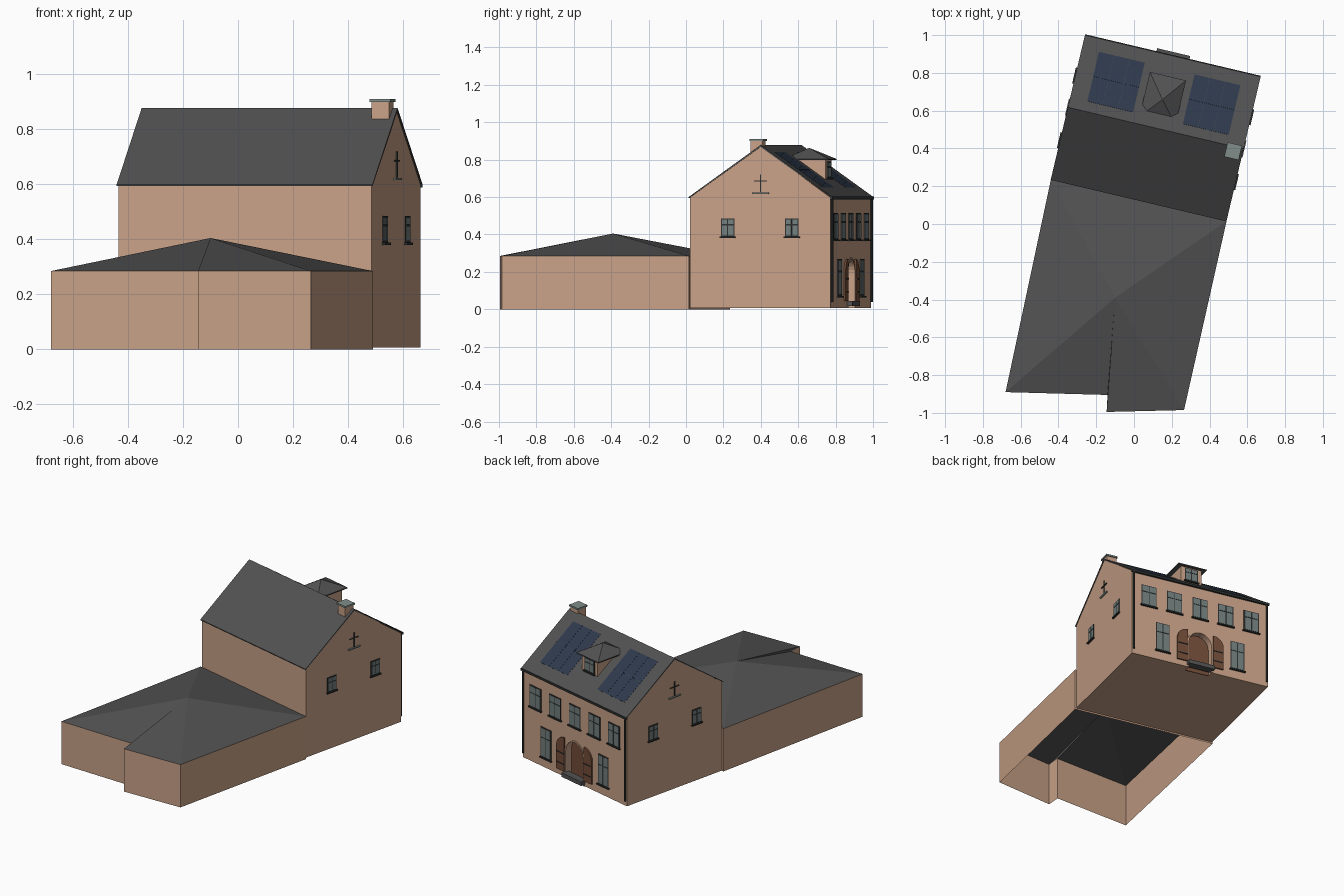
import bpy, bmesh, math
from mathutils import Matrix, Vector

if "Cube" in bpy.data.objects:
    bpy.data.objects.remove(bpy.data.objects["Cube"])


def mat(name, rgb):
    m = bpy.data.materials.new(name)
    m.diffuse_color = (*rgb, 1)
    m.use_nodes = True
    m.node_tree.nodes["Principled BSDF"].inputs["Base Color"].default_value = m.diffuse_color
    return m


BRICK = mat("tan_brick", (0.58, 0.36, 0.245))
ROOF = mat("grey_slate", (0.085, 0.085, 0.085))
DARK = mat("dark_frame", (0.03, 0.032, 0.032))
GLASS = mat("grey_glass", (0.17, 0.215, 0.21))
SOLAR = mat("solar_blue", (0.028, 0.042, 0.075))
WOOD = mat("brown_wood", (0.17, 0.075, 0.04))
STONE = mat("pale_stone", (0.22, 0.27, 0.25))

# The house has its own frame: u along the ridge, v towards the entrance
HOUSE = Matrix.Translation((0.115, 0.508, 0)) @ Matrix.Rotation(math.radians(-13.3), 4, 'Z')


def make(name, verts, faces, material, M=HOUSE, fix=True):
    me = bpy.data.meshes.new(name)
    me.from_pydata([M @ Vector(v) for v in verts], [], faces)
    if fix:
        bm = bmesh.new()
        bm.from_mesh(me)
        bmesh.ops.recalc_face_normals(bm, faces=bm.faces)
        bm.to_mesh(me)
        bm.free()
    me.materials.append(material)
    ob = bpy.data.objects.new(name, me)
    bpy.context.collection.objects.link(ob)
    return ob


def prism(name, outline, lo, hi, material, M=HOUSE):
    """Outline in the first two axes, extruded along the third."""
    n = len(outline)
    verts = [(a, b, c) for c in (lo, hi) for a, b in outline]
    faces = [tuple(range(n)), tuple(range(n, 2 * n))]
    faces += [(i, (i + 1) % n, n + (i + 1) % n, n + i) for i in range(n)]
    return make(name, verts, faces, material, M)


def box(name, x, y, z, material, M=HOUSE):
    return prism(name, [(x[0], y[0]), (x[1], y[0]), (x[1], y[1]), (x[0], y[1])], *z, material, M)


def basis(a, b, c, origin):
    return HOUSE @ Matrix.Translation(origin) @ Matrix((a, b, c)).transposed().to_4x4()


# Wall frames: across, up, outwards
FRONT = basis((-1, 0, 0), (0, 0, 1), (0, 1, 0), (0, 0.383, 0))
RIGHT = basis((0, 1, 0), (0, 0, 1), (1, 0, 0), (0.473, 0, 0))
LEFT = basis((0, -1, 0), (0, 0, 1), (-1, 0, 0), (-0.473, 0, 0))
LENGTH = basis((0, 1, 0), (0, 0, 1), (1, 0, 0), (0, 0, 0))


def window(name, M, a, w, z0, z1, sill=True):
    x0, x1 = a - w / 2, a + w / 2
    box(name + "_frame", (x0, x1), (z0, z1), (-0.002, 0.003), DARK, M)
    zt, bar = z0 + (z1 - z0) * 0.66, 0.006
    for p, q in ((x0 + bar, a - bar / 2), (a + bar / 2, x1 - bar)):
        for r, s in ((z0 + bar, zt - bar / 2), (zt + bar / 2, z1 - bar)):
            box(name + "_pane", (p, q), (r, s), (0, 0.005), GLASS, M)
    if sill:
        box(name + "_sill", (x0 - 0.006, x1 + 0.006), (z0 - 0.008, z0), (-0.002, 0.012), DARK, M)


def arch(half, z0, spring, rise, n=12):
    return [(half, z0)] + [(half * math.cos(math.pi * i / n), spring + rise * math.sin(math.pi * i / n))
                           for i in range(n + 1)] + [(-half, z0)]


# House body with gables, and an arched niche cut for the door
body = prism("house_walls", [(-0.388, 0.007), (0.383, 0.007), (0.383, 0.598), (0, 0.871), (-0.388, 0.598)],
             -0.473, 0.473, BRICK, LENGTH)
cutter = prism("niche_cutter", arch(0.08, -0.05, 0.19, 0.08), -0.05, 0.05, BRICK, FRONT)
cutter.hide_render = True
cutter.hide_set(True)
mod = body.modifiers.new("niche", 'BOOLEAN')
mod.operation, mod.object, mod.solver = 'DIFFERENCE', cutter, 'EXACT'
prism("door_panel", arch(0.08, 0.007, 0.19, 0.08), -0.051, -0.044, WOOD, FRONT)

# Brick arch surround
outer, inner = arch(0.088, 0.007, 0.19, 0.088), arch(0.078, 0.007, 0.19, 0.078)
for i in range(len(outer) - 1):
    prism("door_surround", [outer[i], outer[i + 1], inner[i + 1], inner[i]], -0.01, 0.005, BRICK, FRONT)

# Open shutters beside the door, and the doorstep
for s in (-1, 1):
    leaf = [(s * 0.09, 0.045), (s * 0.16, 0.045)]
    leaf += [(s * (0.09 + 0.07 * math.cos(t * math.pi / 12)), 0.2 + 0.07 * math.sin(t * math.pi / 12))
             for t in range(7)]
    prism("door_shutter", leaf, 0, 0.01, WOOD, FRONT)
    for z in (0.09, 0.16):
        box("shutter_strap", (min(s * 0.09, s * 0.155), max(s * 0.09, s * 0.155)), (z, z + 0.006),
            (0.005, 0.013), DARK, FRONT)
box("doorstep", (-0.09, 0.09), (0.018, 0.045), (-0.02, 0.03), ROOF, FRONT)

# House roof, gutter and downpipes
prism("house_roof", [(-0.395, 0.6), (0, 0.878), (0.395, 0.6), (0.395, 0.594), (0, 0.868), (-0.395, 0.594)],
      -0.478, 0.478, ROOF, LENGTH)
box("gutter", (-0.478, 0.478), (0.588, 0.602), (0, 0.014), DARK, FRONT)
for s in (-1, 1):
    ring = [(s * 0.463 + 0.007 * math.cos(k * math.pi / 4), 0.39 + 0.007 * math.sin(k * math.pi / 4))
            for k in range(8)]
    prism("downpipe", ring, 0.04, 0.595, DARK)

# Facade windows
for k in range(-2, 3):
    window("upper_window", FRONT, k * 0.178, 0.105, 0.372, 0.515)
for s in (-1, 1):
    window("lower_window", FRONT, s * 0.26, 0.095, 0.072, 0.27)

# Gable windows and wall anchors
for M, s in ((RIGHT, 1), (LEFT, -1)):
    for v in (-0.18, 0.172):
        window("gable_window", M, s * v, 0.074, 0.388, 0.485)
    box("anchor_post", (-0.003, 0.003), (0.625, 0.72), (0, 0.006), DARK, M)
    box("anchor_bar", (-0.036, 0.036), (0.683, 0.688), (0, 0.006), DARK, M)
    box("anchor_ledge", (-0.046, 0.046), (0.616, 0.624), (0, 0.01), STONE, M)

# Solar panels lying on the entrance slope: across, up the slope, outwards
slope = Vector((0, -0.395, 0.278)).normalized()
SLOPE = basis((1, 0, 0), slope, Vector((1, 0, 0)).cross(slope), (0, 0.395, 0.6))
r = 1 / abs(slope.y)
for s in (-1, 1):
    for i in range(3):
        for j in range(2):
            a = s * 0.26 - 0.125 + i * 0.25 / 3
            b = (0.072 + j * 0.135) * r
            box("solar_panel", (a, a + 0.0823), (b, b + 0.134 * r), (-0.001, 0.006), SOLAR, SLOPE)

# Dormer with a hipped roof
box("dormer_walls", (-0.07, 0.07), (0.1, 0.262), (0.68, 0.802), BRICK)
make("dormer_roof", [(-0.098, 0.04, 0.797), (0.098, 0.04, 0.797), (0.098, 0.282, 0.797), (-0.098, 0.282, 0.797),
                     (-0.098, 0.04, 0.804), (0.098, 0.04, 0.804), (0.098, 0.282, 0.804), (-0.098, 0.282, 0.804),
                     (0, 0.155, 0.863)],
     [(0, 1, 2, 3)] + [(i, (i + 1) % 4, 4 + (i + 1) % 4, 4 + i) for i in range(4)]
     + [(4 + i, 4 + (i + 1) % 4, 8) for i in range(4)], ROOF)
DORMER = basis((-1, 0, 0), (0, 0, 1), (0, 1, 0), (0, 0.262, 0))
window("dormer_window", DORMER, 0, 0.09, 0.702, 0.79)

# Chimney
box("chimney_stack", (0.394, 0.46), (-0.058, 0.008), (0.8, 0.902), BRICK)
box("chimney_cap", (0.388, 0.466), (-0.064, 0.014), (0.9, 0.911), STONE)

# Low annex: open walls and a roof fanned out from one peak
PLAN = [(-0.68, -0.89), (-0.14, -0.905), (-0.145, -0.995), (0.265, -0.985), (0.49, 0.015), (-0.44, 0.235)]
n = len(PLAN)
ONE = Matrix.Identity(4)
make("annex_walls", [(x, y, z) for z in (0, 0.285) for x, y in PLAN],
     [(i, i + 1, n + i + 1, n + i) for i in range(n - 1)] + [(n - 1, 0, n, 2 * n - 1)], BRICK, ONE, False)
make("annex_roof", [(x, y, 0.285) for x, y in PLAN] + [(-0.1, -0.39, 0.405)],
     [(i, (i + 1) % n, n) for i in range(n)], ROOF, ONE, False)
